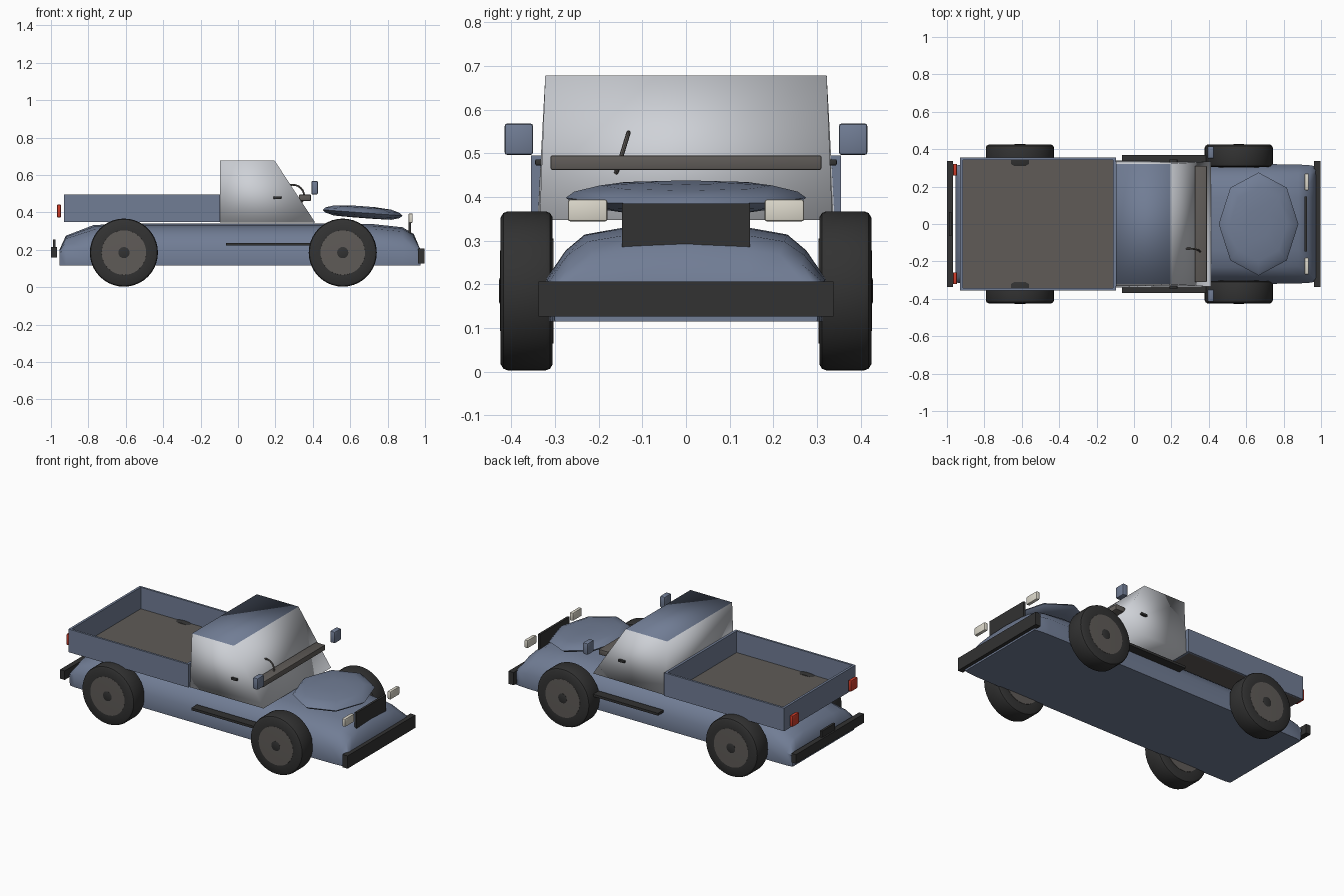
import bpy, bmesh, math
from mathutils import Matrix, Vector

if "Cube" in bpy.data.objects:
    bpy.data.objects.remove(bpy.data.objects["Cube"])


def material(name, rgb):
    m = bpy.data.materials.new(name)
    m.diffuse_color = (*rgb, 1)
    m.use_nodes = True
    m.node_tree.nodes["Principled BSDF"].inputs["Base Color"].default_value = m.diffuse_color
    return m


BLUE = material("slate_blue", (0.165, 0.205, 0.300))
SILVER = material("silver_glass", (0.62, 0.64, 0.68))
BLACK = material("rubber_black", (0.032, 0.032, 0.032))
BROWN = material("bed_grey_brown", (0.115, 0.105, 0.097))
CREAM = material("lamp_cream", (0.72, 0.69, 0.60))
RED = material("lamp_red", (0.62, 0.045, 0.022))


def finish(bm, name, mats, smooth=None):
    bmesh.ops.recalc_face_normals(bm, faces=bm.faces)
    me = bpy.data.meshes.new(name)
    bm.to_mesh(me)
    bm.free()
    ob = bpy.data.objects.new(name, me)
    bpy.context.collection.objects.link(ob)
    for m in mats:
        me.materials.append(m)
    if smooth:
        bpy.ops.object.select_all(action='DESELECT')
        ob.select_set(True)
        bpy.context.view_layer.objects.active = ob
        bpy.ops.object.shade_smooth_by_angle(angle=math.radians(smooth))
    return ob


def box(name, x, y, z, mat, bevel=0.0):
    """Box from (min, max) pairs on each axis."""
    bm = bmesh.new()
    bmesh.ops.create_cube(bm, size=1)
    for v in bm.verts:
        v.co = Vector(r[0] if c < 0 else r[1] for r, c in zip((x, y, z), v.co))
    if bevel:
        bmesh.ops.bevel(bm, geom=bm.edges[:], offset=bevel, segments=2,
                        profile=0.5, affect='EDGES')
    return finish(bm, name, [mat], 40 if bevel else None)


def loft(bm, rings, cap=True):
    loops = [[bm.verts.new(p) for p in r] for r in rings]
    n = len(loops[0])
    for a, b in zip(loops, loops[1:]):
        for i in range(n):
            bm.faces.new((a[i], a[(i + 1) % n], b[(i + 1) % n], b[i]))
    if cap:
        bm.faces.new(loops[0])
        bm.faces.new(loops[-1])


def wheel_part(name, x, side, profile, mat, seg=40):
    """Lathe (radius, y) pairs around the axle."""
    bm = bmesh.new()
    rings = [[(x + r * math.cos(t), side * y, 0.185 + r * math.sin(t))
              for t in (2 * math.pi * i / seg for i in range(seg))]
             for r, y in profile]
    loft(bm, rings)
    return finish(bm, name, [mat], 35)


# Lower body: lofted stations (x, side width, shoulder z, top width, top z)
stations = [(-0.955, .312, .185, .270, .197), (-0.92, .318, .20, .235, .260),
            (-0.77, .320, .21, .230, .308), (-0.50, .320, .212, .232, .314),
            (0.55, .320, .212, .232, .314), (0.72, .320, .212, .232, .312),
            (0.88, .318, .21, .225, .298), (0.94, .314, .205, .215, .268),
            (0.975, .308, .195, .270, .200)]
bm = bmesh.new()
rings = []
for x, w, zs, wt, zt in stations:
    wm, zm = w * .45 + wt * .55 + .004, zs * .4 + zt * .6 + .004
    lift = (zt - zs) * .16
    half = [(w - .008, .115), (w, zs), (wm, zm), (wt, zt), (.14, zt + lift)]
    sect = half + [(0, zt + lift * 1.6)] + [(-y, z) for y, z in reversed(half)]
    rings.append([(x, y, z) for y, z in sect])
loft(bm, rings)
finish(bm, "lower_body", [BLUE], 50)

# Cargo bed
box("bed_floor", (-.925, -.10), (-.35, .35), (.350, .360), BROWN)
box("tailgate", (-.93, -.915), (-.355, .355), (.35, .495), BLUE)
box("bed_front_wall", (-.112, -.097), (-.355, .355), (.35, .495), BLUE)
for s, n in ((1, "left"), (-1, "right")):
    box("bed_side_" + n, (-.93, -.097), sorted((s * .342, s * .355)), (.35, .495), BLUE)

# Cabin: tapered wedge, softly shaded, with the roof in body colour
bm = bmesh.new()
loft(bm, [[(-.095, -.34, .347), (.412, -.335, .347), (.412, .335, .347), (-.095, .34, .347)],
          [(-.095, -.322, .678), (.195, -.322, .678), (.195, .322, .678), (-.095, .322, .678)]])
for f in bm.faces:
    if f.calc_center_median().z > 0.67:
        f.material_index = 1
finish(bm, "cabin", [SILVER, BLUE], 180)

# Cowl bar and steering wheel
box("cowl_bar", (.325, .39), (-.31, .31), (.462, .495), BROWN, .004)
bpy.ops.mesh.primitive_torus_add(major_radius=.06, minor_radius=.005,
                                 major_segments=32, minor_segments=8)
ob = bpy.context.object
ob.name = "steering_wheel"
ob.matrix_world = (Matrix.Translation((.293, -.149, .49))
                   @ Matrix.Rotation(math.radians(73), 4, 'X'))
ob.data.materials.append(BROWN)
bpy.ops.object.shade_smooth_by_angle()

# Hood: faceted octagonal lens, tilted forward
bm = bmesh.new()
rings = []
for k, dz in ((.3, -.028), (.72, -.026), (.93, -.014), (1, 0), (.93, .014), (.72, .028), (.3, .035)):
    ring = []
    for i in range(8):
        t = i * math.pi / 4
        dx = .213 * k * math.cos(t)
        ring.append((.666 + dx, .275 * k * math.sin(t), .398 + dz - .075 * dx))
    rings.append(ring)
loft(bm, rings)
finish(bm, "hood", [BLUE], 40)

# Front and rear fittings
box("grille", (.912, .926), (-.146, .146), (.275, .385), BLACK)
box("front_bumper", (.962, .997), (-.337, .337), (.126, .206), BLACK)
box("rear_bumper", (-1.0, -.968), (-.337, .337), (.158, .215), BLACK)
box("tailgate_latch", (-.99, -.976), (-.065, .065), (.215, .256), BLACK)

for s, n in ((1, "left"), (-1, "right")):
    def span(a, b):
        return sorted((s * a, s * b))
    box("headlight_" + n, (.912, .934), span(.18, .27), (.344, .394), CREAM, .005)
    box("tail_light_" + n, (-.967, -.947), span(.258, .322), (.373, .442), RED, .004)
    box("mirror_" + n, (.393, .427), span(.35, .415), (.496, .568), BLUE, .006)
    box("running_board_" + n, (-.065, .395), span(.315, .37), (.222, .237), BLACK)
    box("door_handle_" + n, (.19, .232), span(.328, .345), (.472, .486), BLACK, .003)
    # Wheels
    for x, e in ((.560, "front"), (-.61, "rear")):
        tag = e + "_" + n
        wheel_part("tyre_" + tag, x, s, [(.12, .305), (.168, .305), (.178, .311), (.182, .321),
                                         (.182, .408), (.178, .418), (.168, .424), (.12, .424)], BLACK)
        wheel_part("rim_" + tag, x, s, [(.12, .303), (.121, .420), (.119, .4245), (.07, .4255)], BROWN)
        wheel_part("hub_" + tag, x, s, [(.03, .40), (.03, .426), (.026, .4275)], BLACK, 24)
